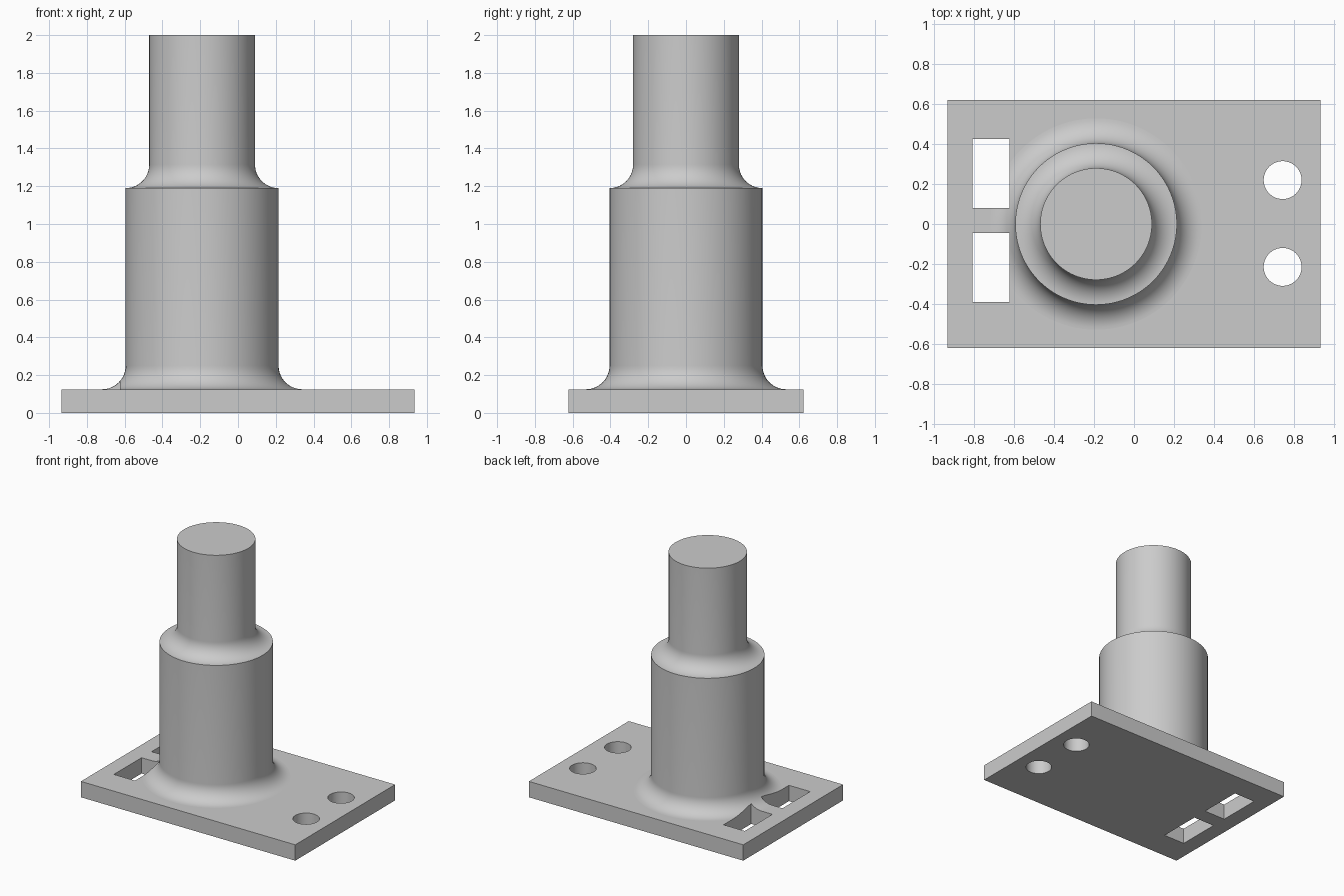
import bpy
import bmesh
import math
from mathutils import Matrix

cube = bpy.data.objects.get("Cube")
if cube:
    bpy.data.objects.remove(cube, do_unlink=True)

PLATE_TOP = 0.125
POST_X = -0.19
FILLET = 0.125
R_LOW, R_TOP = 0.405, 0.28
Z_STEP, Z_TOP = 1.19, 2.0

grey = bpy.data.materials.new("plain grey")
grey.use_nodes = True
colour = (0.6, 0.6, 0.6, 1)
grey.diffuse_color = colour
grey.node_tree.nodes["Principled BSDF"].inputs["Base Color"].default_value = colour


def make_object(name, bm):
    bmesh.ops.recalc_face_normals(bm, faces=bm.faces)
    mesh = bpy.data.meshes.new(name)
    bm.to_mesh(mesh)
    bm.free()
    mesh.materials.append(grey)
    obj = bpy.data.objects.new(name, mesh)
    bpy.context.collection.objects.link(obj)
    return obj


def box(name, x0, x1, y0, y1, z0, z1):
    bm = bmesh.new()
    place = Matrix.Translation(((x0 + x1) / 2, (y0 + y1) / 2, (z0 + z1) / 2))
    size = Matrix.Diagonal((x1 - x0, y1 - y0, z1 - z0, 1))
    bmesh.ops.create_cube(bm, size=1, matrix=place @ size)
    return make_object(name, bm)


def cylinder(name, x, y, r, z0, z1):
    bm = bmesh.new()
    bmesh.ops.create_cone(bm, cap_ends=True, segments=64, radius1=r, radius2=r,
                          depth=z1 - z0, matrix=Matrix.Translation((x, y, (z0 + z1) / 2)))
    return make_object(name, bm)


def fillet(r, z, steps=14):
    """Concave quarter round from a flat at height z up to a wall of radius r."""
    angles = [math.pi / 2 * i / steps for i in range(steps + 1)]
    return [(r + FILLET * (1 - math.sin(a)), z + FILLET * (1 - math.cos(a))) for a in angles]


def lathe(name, profile, x, segments=96):
    bm = bmesh.new()
    rings = []
    for r, z in profile:
        rings.append([bm.verts.new((x + r * math.cos(2 * math.pi * i / segments),
                                    r * math.sin(2 * math.pi * i / segments), z))
                      for i in range(segments)])
    for a, b in zip(rings, rings[1:]):
        for i in range(segments):
            j = (i + 1) % segments
            bm.faces.new((a[i], a[j], b[j], b[i]))
    bm.faces.new(rings[0])
    bm.faces.new(rings[-1])
    return make_object(name, bm)


# Rectangular base plate and stepped post with rounded feet
plate = box("base_plate", -0.935, 0.935, -0.622, 0.622, 0, PLATE_TOP)
profile = fillet(R_LOW, PLATE_TOP) + fillet(R_TOP, Z_STEP) + [(R_TOP, Z_TOP)]
post = lathe("stepped_post", profile, POST_X)

# Slots cut through the plate and the foot of the post; round holes through the plate
slots = [box("slot_cutter", -0.81, -0.625, y, y + 0.345, -0.1, 0.4) for y in (-0.39, 0.08)]
holes = [cylinder("hole_cutter", 0.745, y, 0.095, -0.1, 0.4) for y in (-0.215, 0.22)]

for part, cutters in ((plate, slots + holes), (post, slots)):
    bpy.ops.object.select_all(action="DESELECT")
    part.select_set(True)
    bpy.context.view_layer.objects.active = part
    for cutter in cutters:
        mod = part.modifiers.new("cut", "BOOLEAN")
        mod.operation = "DIFFERENCE"
        mod.solver = "EXACT"
        mod.object = cutter
        bpy.ops.object.modifier_apply(modifier=mod.name)
    bpy.ops.object.shade_smooth_by_angle(angle=math.radians(30))

for cutter in slots + holes:
    bpy.data.objects.remove(cutter, do_unlink=True)
